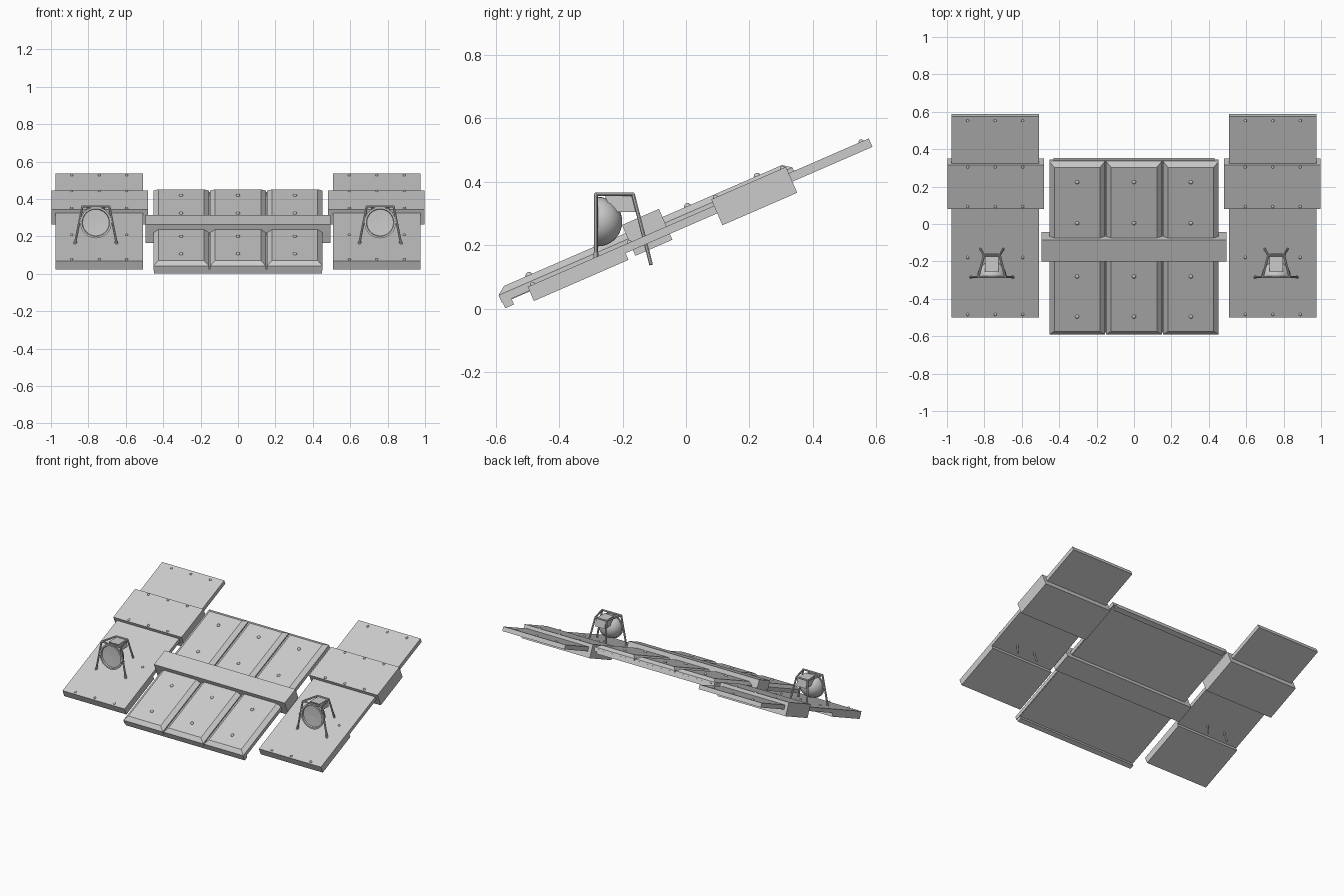
import bpy, bmesh, math
from mathutils import Vector, Matrix

if "Cube" in bpy.data.objects:
    bpy.data.objects.remove(bpy.data.objects["Cube"])

TILT = math.radians(23.5)   # slope of all the plating


def finish(name, bm, tilt=False, smooth=False):
    bmesh.ops.recalc_face_normals(bm, faces=bm.faces)
    me = bpy.data.meshes.new(name)
    bm.to_mesh(me)
    bm.free()
    ob = bpy.data.objects.new(name, me)
    bpy.context.collection.objects.link(ob)
    if tilt:
        ob.rotation_euler.x = TILT
    if smooth:
        bpy.context.view_layer.objects.active = ob
        ob.select_set(True)
        bpy.ops.object.shade_smooth_by_angle(angle=math.radians(40))
        ob.select_set(False)
    return ob


def add_box(bm, x0, x1, y0, y1, z0, z1):
    m = Matrix.Translation(((x0 + x1) / 2, (y0 + y1) / 2, (z0 + z1) / 2))
    m = m @ Matrix.Diagonal((x1 - x0, y1 - y0, z1 - z0, 1))
    bmesh.ops.create_cube(bm, size=1, matrix=m)


def box(name, *b, tilt=True):
    bm = bmesh.new()
    add_box(bm, *b)
    return finish(name, bm, tilt)


def loft(bm, rings):
    loops = [[bm.verts.new(p) for p in r] for r in rings]
    n = len(loops[0])
    for a, b in zip(loops, loops[1:]):
        for i in range(n):
            bm.faces.new((a[i], a[(i + 1) % n], b[(i + 1) % n], b[i]))
    bm.faces.new(loops[0])
    bm.faces.new(loops[-1])


def rect(x0, x1, y0, y1, z):
    return [(x0, y0, z), (x1, y0, z), (x1, y1, z), (x0, y1, z)]


def rivets(name, places, r):
    bm = bmesh.new()
    for p in places:
        bmesh.ops.create_uvsphere(bm, u_segments=12, v_segments=8, radius=r,
                                  matrix=Matrix.Translation(p))
    finish(name, bm, True, True)


def rod(bm, a, b, r=0.006):
    a, b = Vector(a), Vector(b)
    d = b - a
    m = Matrix.Translation((a + b) / 2) @ d.to_track_quat('Z', 'Y').to_matrix().to_4x4()
    bmesh.ops.create_cone(bm, cap_ends=True, segments=8, radius1=r, radius2=r,
                          depth=d.length, matrix=m)


# centre plating: two rows of three bevelled panels
for row, u0, u1, f, k in (("front", -0.525, -0.08, 0.027, 0),
                          ("back", 0.047, 0.485, 0, 0.027)):
    for i in (-1, 0, 1):
        x0, x1 = i * 0.304 - 0.149, i * 0.304 + 0.149
        bm = bmesh.new()
        loft(bm, [rect(x0, x1, u0, u1, 0.248),
                  rect(x0, x1, u0, u1, 0.274),
                  rect(x0 + .027, x1 - .027, u0 + f, u1 - k, 0.294)])
        finish(f"{row}_panel_{i + 2}", bm, True)
    box(f"{row}_backing_plate", -0.448, 0.448, u0 + f * 0.5, u1 - k * 0.5, 0.246, 0.262)
box("front_lip", -0.45, 0.45, -0.522, -0.492, 0.228, 0.252)
box("back_lip", -0.43, 0.43, 0.455, 0.487, 0.236, 0.264)
rivets("centre_rivets", [(x, u, 0.293) for x in (-0.304, 0, 0.304)
                         for u in (-0.412, -0.178, 0.133, 0.372)], 0.011)

# raised bar across the centre
box("cross_bar", -0.494, 0.494, -0.08, 0.047, 0.216, 0.322)

for side, s in (("left", -1), ("right", 1)):
    # stepped side plating
    def slab(name, xa, xb, *b):
        box(f"{side}_{name}", min(s * xa, s * xb), max(s * xa, s * xb), *b)
    slab("front_slab", 0.507, 0.976, -0.43, -0.105, 0.213, 0.262)
    slab("middle_slab", 0.507, 0.976, -0.105, 0.21, 0.236, 0.262)
    slab("thick_slab", 0.482, 0.998, 0.21, 0.467, 0.195, 0.284)
    slab("rear_slab", 0.507, 0.976, 0.467, 0.742, 0.233, 0.262)
    rows = ((-0.413, .262), (-0.081, .262), (0.225, .284), (0.455, .284), (0.716, .262))
    rivets(f"{side}_slab_rivets", [(s * 0.742 + d, u, n) for u, n in rows
                                   for d in (-0.147, 0, 0.147)], 0.008)

    # lamp: hemispherical shell with a recessed lens, turned about the y axis
    cx, cz, N = s * 0.76, 0.274, 32
    prof = [(0.001, -0.275), (0.071, -0.278), (0.074, -0.287), (0.084, -0.287),
            (0.084, -0.278)]
    prof += [(0.078 * math.cos(a), -0.278 + 0.077 * math.sin(a))
             for a in [math.radians(t) for t in range(0, 90, 10)] + [1.56]]
    bm = bmesh.new()
    loft(bm, [[(cx + r * math.cos(2 * math.pi * i / N), y,
                cz + r * math.sin(2 * math.pi * i / N)) for i in range(N)]
              for r, y in prof])
    finish(f"{side}_lamp", bm, smooth=True)

    # lamp guard: splayed legs joined by top rails
    bm = bmesh.new()
    top = 0.36
    for t in (-1, 1):
        rod(bm, (cx + t * .072, -.284, top), (cx + t * .112, -.284, .16))
        rod(bm, (cx + t * .042, -.167, top), (cx + t * .075, -.110, .138))
        rod(bm, (cx + t * .072, -.284, top), (cx + t * .042, -.167, top))
        rod(bm, (cx + t * .107, -.284, .175), (cx + t * .113, -.284, .158), 0.008)
    rod(bm, (cx - .074, -.284, top), (cx + .074, -.284, top))
    rod(bm, (cx - .044, -.167, top), (cx + .044, -.167, top))
    finish(f"{side}_lamp_guard", bm, smooth=True)

    # mounting block behind the lamp
    bm = bmesh.new()
    loft(bm, [rect(cx - .036, cx + .036, -.235, -.157, .305),
              rect(cx - .036, cx + .036, -.257, -.168, .358)])
    finish(f"{side}_lamp_mount", bm)
